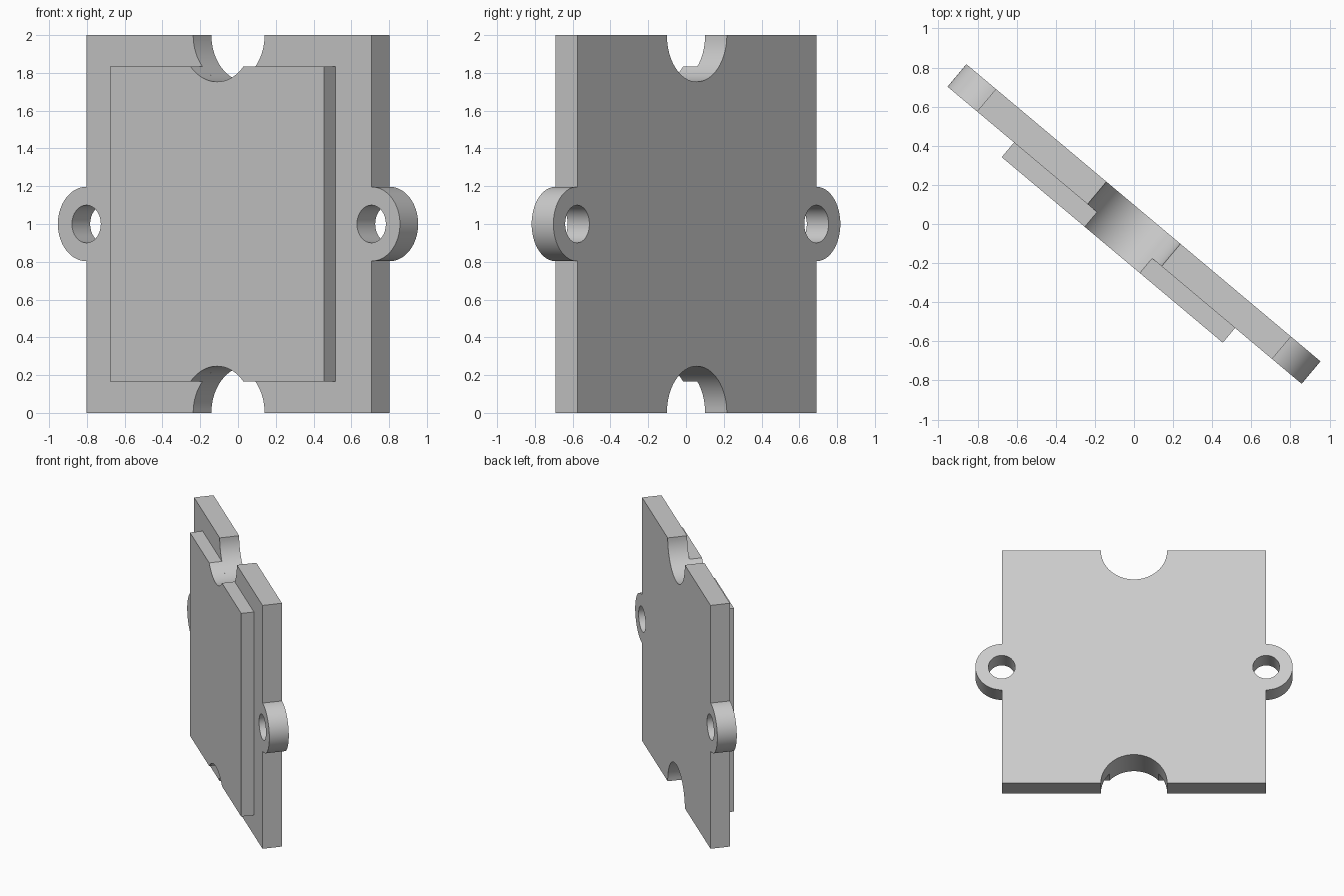
import bpy, bmesh
from math import sin, cos, pi, asin, radians
from mathutils import Matrix

cube = bpy.data.objects.get("Cube")
if cube:
    bpy.data.objects.remove(cube, do_unlink=True)

HALF_W, HALF_H = 0.985, 1.0          # main plate
EAR_R, HOLE_R, NOTCH_R = 0.197, 0.1, 0.247
PANEL_W, PANEL_H = 0.738, 0.835      # raised front panel
THICK, PANEL_THICK = 0.15, 0.098

grey = bpy.data.materials.new("plain grey")
grey.use_nodes = True
colour = (0.6, 0.6, 0.6, 1)
grey.diffuse_color = colour
grey.node_tree.nodes["Principled BSDF"].inputs["Base Color"].default_value = colour

# The plate stands upright, turned about the vertical axis
PLACE = (Matrix.Translation((0, 0, HALF_H)) @ Matrix.Rotation(radians(-40), 4, "Z")
         @ Matrix.Rotation(pi / 2, 4, "X"))


def arc(cx, cy, r, start, end, steps=32):
    angles = [start + (end - start) * i / steps for i in range(steps + 1)]
    return [(cx + r * cos(a), cy + r * sin(a)) for a in angles]


def both_halves(half):
    """Complete an outline by turning its half through 180 degrees."""
    return half + [(-x, -y) for x, y in half]


def slab(name, outlines, low, high):
    """Extrude closed outlines (inner ones become holes) into a solid."""
    curve = bpy.data.curves.new(name + "_profile", "CURVE")
    curve.dimensions = "2D"
    curve.fill_mode = "BOTH"
    curve.extrude = (high - low) / 2
    for points in outlines:
        spline = curve.splines.new("POLY")
        spline.points.add(len(points) - 1)
        for p, (x, y) in zip(spline.points, points):
            p.co = (x, y, 0, 1)
        spline.use_cyclic_u = True
    temp = bpy.data.objects.new(name + "_profile", curve)
    bpy.context.collection.objects.link(temp)
    graph = bpy.context.evaluated_depsgraph_get()
    mesh = bpy.data.meshes.new_from_object(temp.evaluated_get(graph))
    bpy.data.objects.remove(temp, do_unlink=True)

    bm = bmesh.new()
    bm.from_mesh(mesh)
    bmesh.ops.remove_doubles(bm, verts=bm.verts, dist=0.0001)
    bmesh.ops.recalc_face_normals(bm, faces=bm.faces)
    bm.transform(PLACE @ Matrix.Translation((0, 0, (low + high) / 2)))
    bm.to_mesh(mesh)
    bm.free()
    mesh.name = name
    mesh.materials.clear()
    mesh.materials.append(grey)

    obj = bpy.data.objects.new(name, mesh)
    bpy.context.collection.objects.link(obj)
    bpy.ops.object.select_all(action="DESELECT")
    obj.select_set(True)
    bpy.context.view_layer.objects.active = obj
    bpy.ops.object.shade_smooth_by_angle(angle=radians(30))
    return obj


# Main plate with end notches, side ears and screw holes
plate = both_halves(
    arc(0, -HALF_H, NOTCH_R, pi, 0)
    + [(HALF_W, -HALF_H)]
    + arc(HALF_W, 0, EAR_R, -pi / 2, pi / 2)
    + [(HALF_W, HALF_H)])
holes = [arc(s * HALF_W, 0, HOLE_R, 0, 2 * pi)[:-1] for s in (-1, 1)]
slab("mounting_plate", [plate] + holes, -THICK / 2, THICK / 2)

# Raised front panel, cut by the same notches
a = asin((HALF_H - PANEL_H) / NOTCH_R)
panel = both_halves(
    arc(0, -HALF_H, NOTCH_R, pi - a, a)
    + [(PANEL_W, -PANEL_H), (PANEL_W, PANEL_H)])
slab("raised_panel", [panel], THICK / 2, THICK / 2 + PANEL_THICK)
